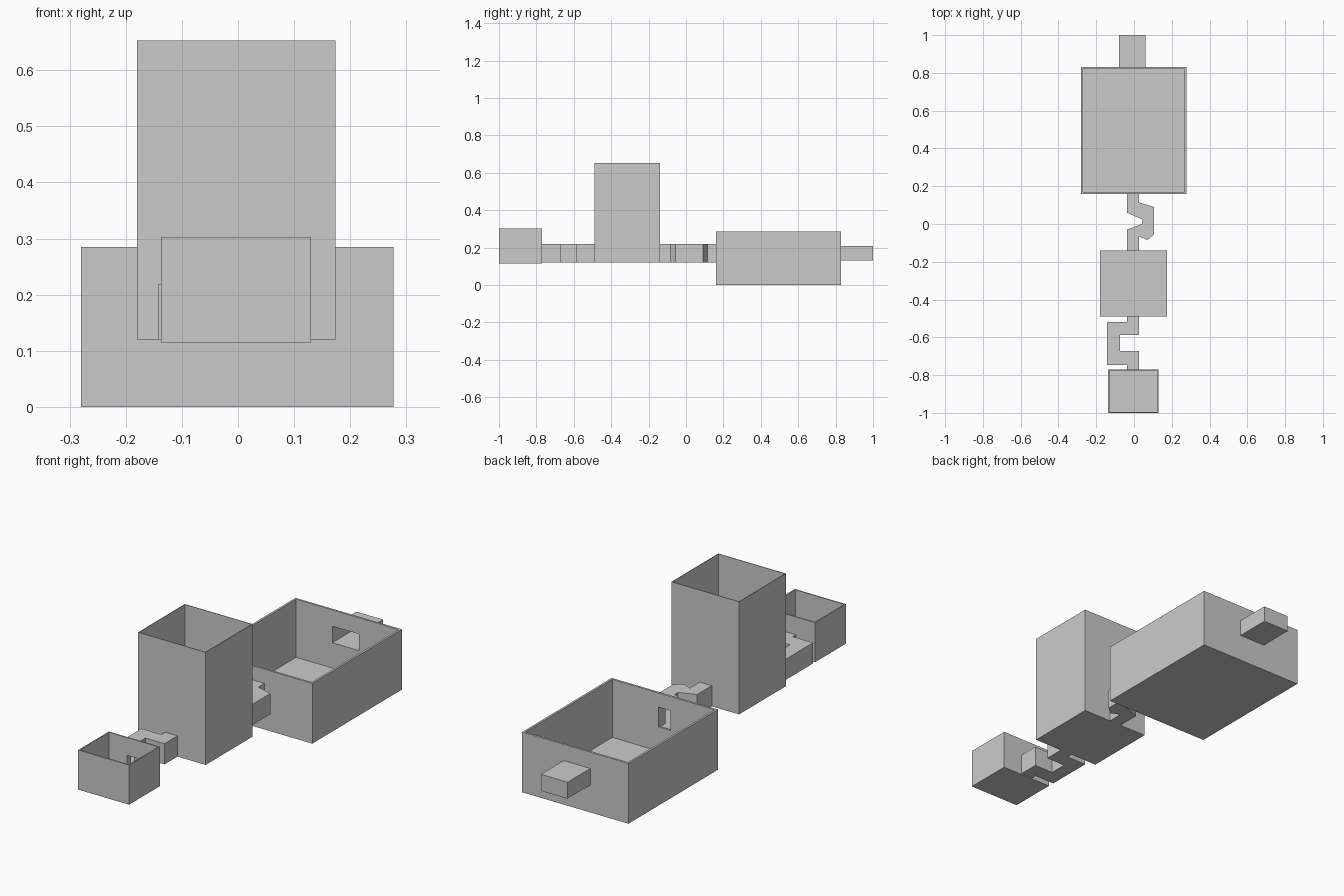
import bpy, bmesh

if "Cube" in bpy.data.objects:
    bpy.data.objects.remove(bpy.data.objects["Cube"])


def add_object(name, bm):
    bmesh.ops.recalc_face_normals(bm, faces=bm.faces)
    mesh = bpy.data.meshes.new(name)
    bm.to_mesh(mesh)
    bm.free()
    ob = bpy.data.objects.new(name, mesh)
    bpy.context.collection.objects.link(ob)
    return ob


def box_bm(x, y, z):
    bm = bmesh.new()
    bmesh.ops.create_cube(bm, size=1)
    for v in bm.verts:
        for i, (lo, hi) in enumerate((x, y, z)):
            v.co[i] = hi if v.co[i] > 0 else lo
    return bm


def room(name, x, y, z, wall, doors):
    """Open-topped box with thin walls; doors are (x, y, z) ranges cut away."""
    bm = box_bm(x, y, z)
    top = max(bm.faces, key=lambda f: f.calc_center_median().z)
    bmesh.ops.inset_region(bm, faces=[top], thickness=wall, use_even_offset=True)
    inner = bmesh.ops.extrude_discrete_faces(bm, faces=[top])["faces"][0]
    for v in inner.verts:
        v.co.z = z[0] + wall
    ob = add_object(name, bm)
    for door in doors:
        cutter = add_object("door_cutter", box_bm(*door))
        cutter.hide_render = True
        mod = ob.modifiers.new("door", 'BOOLEAN')
        mod.operation = 'DIFFERENCE'
        mod.solver = 'EXACT'
        mod.object = cutter
        bpy.context.view_layer.objects.active = ob
        bpy.ops.object.modifier_apply(modifier=mod.name)
        bpy.data.objects.remove(cutter)
    return ob


def passage(name, outline, z, open_edges):
    """Hollow tunnel extruded from a plan outline, open at the listed edges."""
    bm = bmesh.new()
    low = [bm.verts.new((px, py, z[0])) for px, py in outline]
    high = [bm.verts.new((px, py, z[1])) for px, py in outline]
    bm.faces.new(low[::-1])
    bm.faces.new(high)
    n = len(outline)
    for i in range(n):
        if i not in open_edges:
            j = (i + 1) % n
            bm.faces.new((low[i], low[j], high[j], high[i]))
    return add_object(name, bm)


# Rooms
dx, dz = (-0.037, 0.026), (0.125, 0.218)
room("small_room", (-0.137, 0.13), (-1.0, -0.77), (0.115, 0.302), 0.006,
     [(dx, (-0.79, -0.75), dz)])
room("tall_room", (-0.18, 0.174), (-0.49, -0.14), (0.12, 0.653), 0.003,
     [(dx, (-0.51, -0.47), dz), (dx, (-0.16, -0.12), dz)])
room("large_room", (-0.28, 0.277), (0.16, 0.83), (0.0, 0.285), 0.01,
     [(dx, (0.14, 0.18), dz), ((-0.08, 0.06), (0.81, 0.85), (0.13, 0.208))])

# Square-cornered passage between small and tall rooms
passage("square_passage", [
    (-0.037, -0.77), (0.026, -0.77), (0.026, -0.672), (-0.074, -0.672),
    (-0.074, -0.587), (0.026, -0.587), (0.026, -0.488), (-0.037, -0.488),
    (-0.037, -0.518), (-0.143, -0.518), (-0.143, -0.746), (-0.037, -0.746)],
    (0.12, 0.218), {0, 6})

# Slanted passage between tall and large rooms
passage("slanted_passage", [
    (-0.037, -0.14), (0.026, -0.14), (0.026, -0.065), (0.07, -0.085),
    (0.106, -0.055), (0.106, 0.09), (0.026, 0.115), (0.026, 0.16),
    (-0.037, 0.16), (-0.037, 0.06), (0.042, 0.025), (0.042, 0.0),
    (-0.037, -0.03)],
    (0.12, 0.218), {0, 7})

# Dead-end alcove behind the large room
passage("back_alcove", [(-0.08, 0.83), (0.06, 0.83), (0.06, 1.0), (-0.08, 1.0)],
        (0.13, 0.208), {0})
